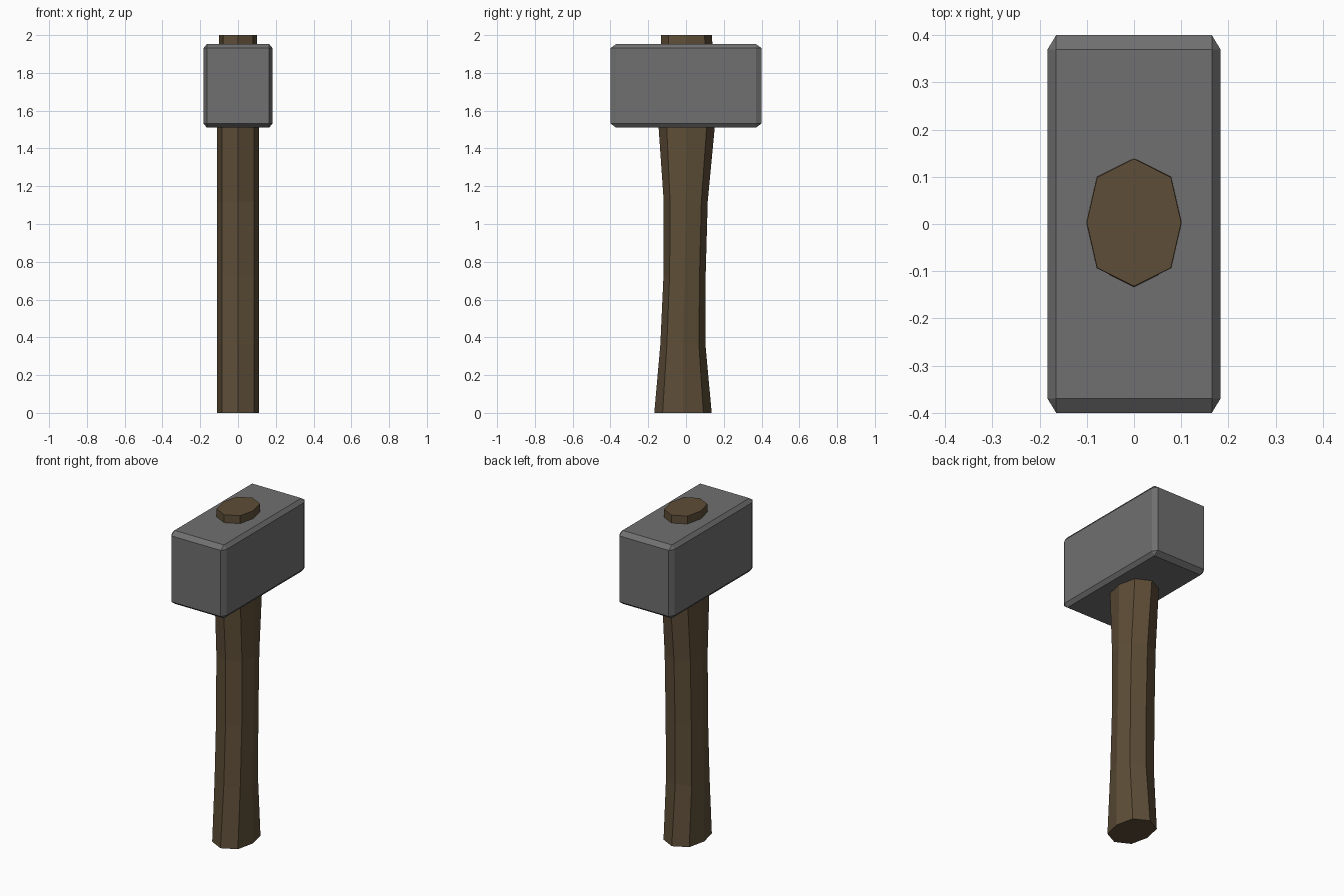
import bpy, bmesh
from mathutils import Matrix

if "Cube" in bpy.data.objects:
    bpy.data.objects.remove(bpy.data.objects["Cube"])


def make_object(name, bm, colour):
    bmesh.ops.recalc_face_normals(bm, faces=bm.faces)
    mesh = bpy.data.meshes.new(name)
    bm.to_mesh(mesh)
    bm.free()
    obj = bpy.data.objects.new(name, mesh)
    bpy.context.collection.objects.link(obj)
    mat = bpy.data.materials.new(name + "_material")
    mat.diffuse_color = colour
    mat.use_nodes = True
    mat.node_tree.nodes["Principled BSDF"].inputs["Base Color"].default_value = mat.diffuse_color
    mesh.materials.append(mat)
    return obj


# Head: chamfered unit cube stretched into a block
bm = bmesh.new()
bmesh.ops.create_cube(bm, size=1)
bmesh.ops.bevel(bm, geom=bm.edges[:], offset=0.05, segments=1, affect='EDGES')
# the non-uniform scale stretches the chamfer along with the block
bmesh.ops.transform(bm, matrix=Matrix.Diagonal((0.366, 0.8, 0.443, 1)), verts=bm.verts)
bmesh.ops.translate(bm, vec=(0, 0, 1.7315), verts=bm.verts)
# slightly shallower chamfer along the length
for v in bm.verts:
    if 0.35 < abs(v.co.y) < 0.39:
        v.co.y = 0.37 if v.co.y > 0 else -0.37
make_object("hammer_head", bm, (0.16, 0.16, 0.16, 1))

# Handle: curved eight-sided loft; each ring is z, half width, back y, front y
rings = [
    (0.00, 0.110, -0.168, 0.136),
    (0.36, 0.110, -0.136, 0.103),
    (0.73, 0.110, -0.119, 0.104),
    (1.12, 0.110, -0.118, 0.115),
    (1.51, 0.110, -0.145, 0.152),
    (2.00, 0.100, -0.132, 0.138),
]
octagon = [(1, 0), (0.78, 0.71), (0, 1), (-0.78, 0.71),
           (-1, 0), (-0.78, -0.71), (0, -1), (0.78, -0.71)]
bm = bmesh.new()
loops = []
for z, rx, y0, y1 in rings:
    cy, ry = (y0 + y1) / 2, (y1 - y0) / 2
    loops.append([bm.verts.new((rx * u, cy + ry * v, z)) for u, v in octagon])
for a, b in zip(loops, loops[1:]):
    for i in range(8):
        j = (i + 1) % 8
        bm.faces.new((a[i], a[j], b[j], b[i]))
bm.faces.new(loops[0][::-1])
bm.faces.new(loops[-1])
make_object("handle", bm, (0.11, 0.075, 0.038, 1))
